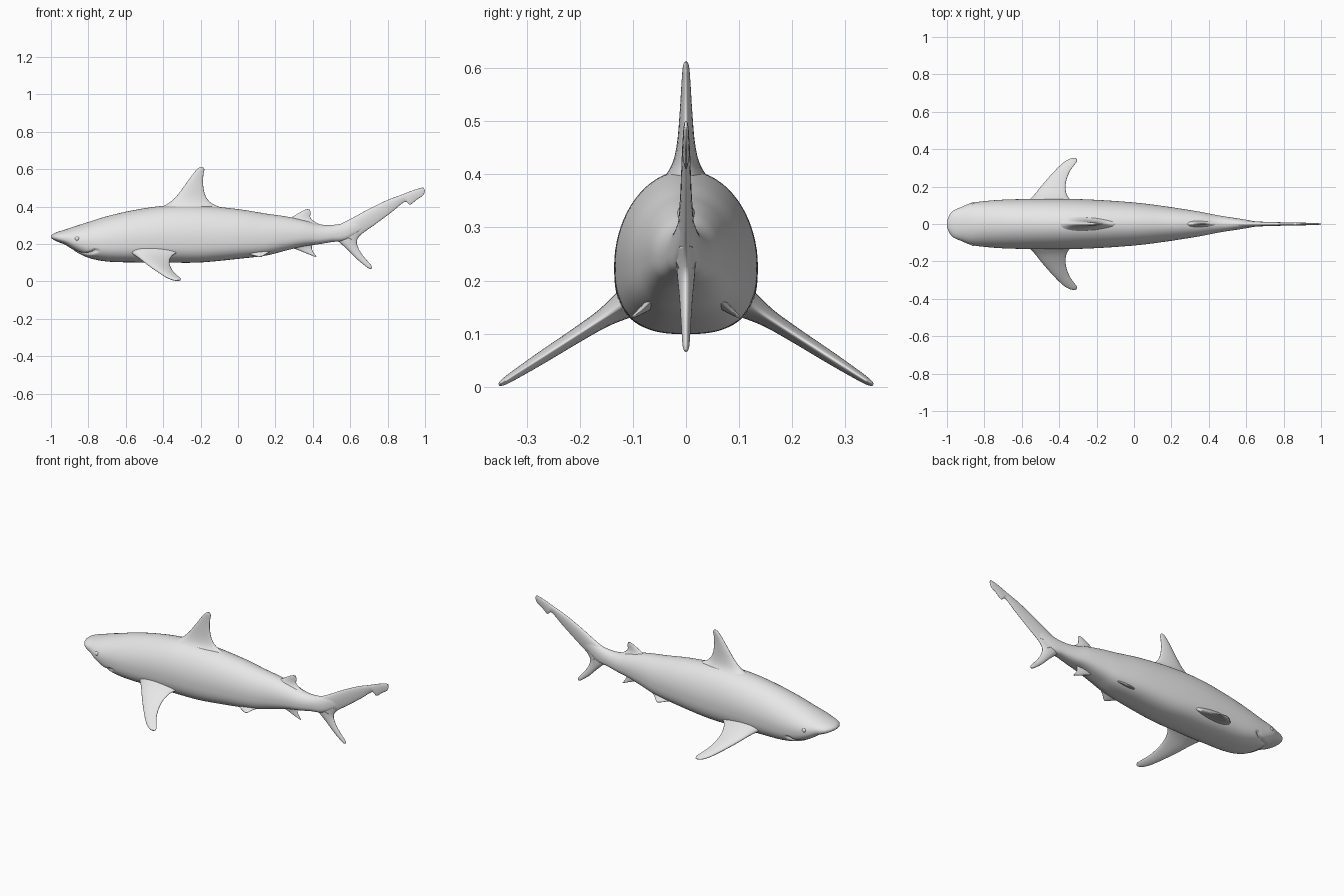
import bpy, bmesh, math
from mathutils import Vector

cube = bpy.data.objects.get("Cube")
if cube:
    bpy.data.objects.remove(cube, do_unlink=True)

grey = bpy.data.materials.new("shark_grey")
grey.use_nodes = True
grey.diffuse_color = (0.8, 0.8, 0.8, 1)
grey.node_tree.nodes["Principled BSDF"].inputs["Base Color"].default_value = (0.8, 0.8, 0.8, 1)


def smooth_rows(rows, steps):
    """Catmull-Rom interpolation through rows of numbers."""
    out = []
    last = len(rows) - 1
    for i in range(last):
        a, b, c, d = (rows[min(max(k, 0), last)] for k in range(i - 1, i + 3))
        for s in range(steps):
            t = s / steps
            out.append([0.5 * (2 * q + (r - p) * t + (2 * p - 5 * q + 4 * r - u) * t * t
                               + (3 * q - p - 3 * r + u) * t ** 3)
                        for p, q, r, u in zip(a, b, c, d)])
    return out + [list(rows[-1])]


def loft(name, rings):
    """Skin a list of closed rings and cap both ends."""
    bm = bmesh.new()
    loops = [[bm.verts.new(p) for p in ring] for ring in rings]
    n = len(loops[0])
    for a, b in zip(loops, loops[1:]):
        for j in range(n):
            k = (j + 1) % n
            bm.faces.new((a[j], a[k], b[k], b[j]))
    bm.faces.new(loops[0])
    bm.faces.new(loops[-1])
    bmesh.ops.recalc_face_normals(bm, faces=bm.faces)
    return finish(name, bm)


def finish(name, bm):
    for f in bm.faces:
        f.smooth = True
    mesh = bpy.data.meshes.new(name)
    bm.to_mesh(mesh)
    bm.free()
    mesh.materials.append(grey)
    obj = bpy.data.objects.new(name, mesh)
    bpy.context.collection.objects.link(obj)
    return obj


def fin(name, sections, normal, place):
    """Sections: chord start, chord end (two numbers each), then thickness."""
    normal = Vector(normal).normalized()
    rings = []
    for x0, h0, x1, h1, thick in smooth_rows(sections, 6):
        lead, trail = place(x0, h0), place(x1, h1)
        ring = []
        for j in range(24):
            a = math.tau * j / 24
            s = (1 - math.cos(a)) / 2
            bulge = math.sin(a) * (1.15 - 0.5 * s) * thick / 2
            ring.append(lead.lerp(trail, s) + normal * bulge)
        rings.append(ring)
    return loft(name, rings)


def upright(x, z):
    return Vector((x, 0, z))


# Body: x, bottom, top, half width
stations = [
    (-1.0, .235, .243, .012), (-.99, .225, .253, .042), (-.965, .212, .264, .072),
    (-.92, .193, .278, .092), (-.87, .160, .295, .112), (-.80, .126, .317, .122),
    (-.70, .106, .348, .130), (-.55, .101, .382, .134), (-.38, .100, .405, .135),
    (-.20, .101, .405, .129), (0, .120, .386, .115), (.15, .138, .362, .097),
    (.25, .163, .348, .082), (.35, .187, .328, .066), (.43, .198, .306, .050),
    (.50, .210, .301, .038), (.58, .222, .315, .026), (.68, .285, .350, .008)]

SEGMENTS = 72
body_rings = []
for x, low, high, width in smooth_rows(stations, 12):
    mid = low + 0.42 * (high - low)
    ring = []
    for j in range(SEGMENTS):
        a = math.tau * j / SEGMENTS
        c, s = math.cos(a), math.sin(a)
        if s >= 0:
            y, z = width * c, mid + (high - mid) * s
        else:
            y = width * math.copysign(abs(c) ** 0.74, c)
            z = mid - (mid - low) * abs(s) ** 0.74
            # Crescent mouth groove under the snout
            gap = x - (-0.89 + 9 * y * y)
            if x < -0.74 and s < -0.3:
                dent = 0.14 * math.exp(-(gap / 0.009) ** 2)
                y *= 1 - dent
                z += (mid - z) * dent
        ring.append((x, y, z))
    body_rings.append(ring)
loft("body", body_rings)

# Fins on the centre line
fin("dorsal_fin", [
    (-.46, .36, -.06, .36, .15), (-.41, .395, -.09, .392, .09),
    (-.365, .422, -.145, .420, .055), (-.325, .46, -.175, .46, .036),
    (-.28, .52, -.187, .52, .025), (-.24, .575, -.185, .57, .018),
    (-.215, .603, -.18, .598, .013), (-.20, .612, -.187, .611, .006)],
    (0, 1, 0), upright)

fin("second_dorsal_fin", [
    (.26, .325, .45, .298, .05), (.295, .347, .405, .322, .026),
    (.325, .365, .387, .342, .016), (.35, .379, .388, .365, .011),
    (.37, .386, .385, .383, .006)],
    (0, 1, 0), upright)

fin("anal_fin", [
    (.25, .20, .43, .215, .04), (.28, .183, .40, .195, .026),
    (.32, .168, .395, .175, .016), (.37, .148, .405, .152, .011),
    (.41, .132, .421, .130, .006)],
    (0, 1, 0), upright)

fin("upper_tail_lobe", [
    (.50, .285, .63, .21, .05), (.59, .327, .658, .25, .034),
    (.70, .387, .73, .302, .024), (.80, .435, .82, .369, .019),
    (.87, .461, .89, .424, .016), (.895, .471, .92, .410, .015),
    (.94, .488, .955, .436, .013), (.98, .500, .99, .460, .010),
    (.993, .500, 1.0, .486, .006)],
    (0, 1, 0), upright)

fin("lower_tail_lobe", [
    (.48, .26, .67, .265, .045), (.545, .206, .636, .22, .036),
    (.59, .165, .645, .175, .027), (.64, .115, .674, .13, .020),
    (.69, .075, .712, .086, .014), (.708, .066, .716, .070, .007)],
    (0, 1, 0), upright)

# Paired fins; the second number of each point is the distance from the middle
for side, label in ((1, "left"), (-1, "right")):
    def pectoral(x, out):
        drop = .152 - .64 * (out - .12)
        return Vector((x, -side * out, drop))

    fin(label + "_pectoral_fin", [
        (-.60, .09, -.28, .09, .075), (-.56, .128, -.335, .125, .052),
        (-.53, .16, -.36, .16, .037), (-.49, .21, -.366, .21, .030),
        (-.435, .272, -.348, .272, .025), (-.385, .322, -.322, .312, .019),
        (-.35, .345, -.306, .335, .014), (-.325, .352, -.308, .349, .007)],
        (0, -side * .54, .84), pectoral)

    def pelvic(x, out):
        return Vector((x, -side * out, .175 - .62 * (out - .03) + .18 * max(x - .13, 0)))

    fin(label + "_pelvic_fin", [
        (-.02, .035, .27, .03, .05), (.02, .058, .25, .04, .034),
        (.06, .078, .20, .056, .020), (.095, .093, .155, .078, .012),
        (.118, .101, .132, .096, .006)],
        (0, -side * .53, .85), pelvic)

    # Small eyes set into the head
    bm = bmesh.new()
    bmesh.ops.create_uvsphere(bm, u_segments=20, v_segments=12, radius=0.013)
    bmesh.ops.translate(bm, verts=bm.verts, vec=(-.86, -side * .105, .228))
    finish(label + "_eye", bm)
